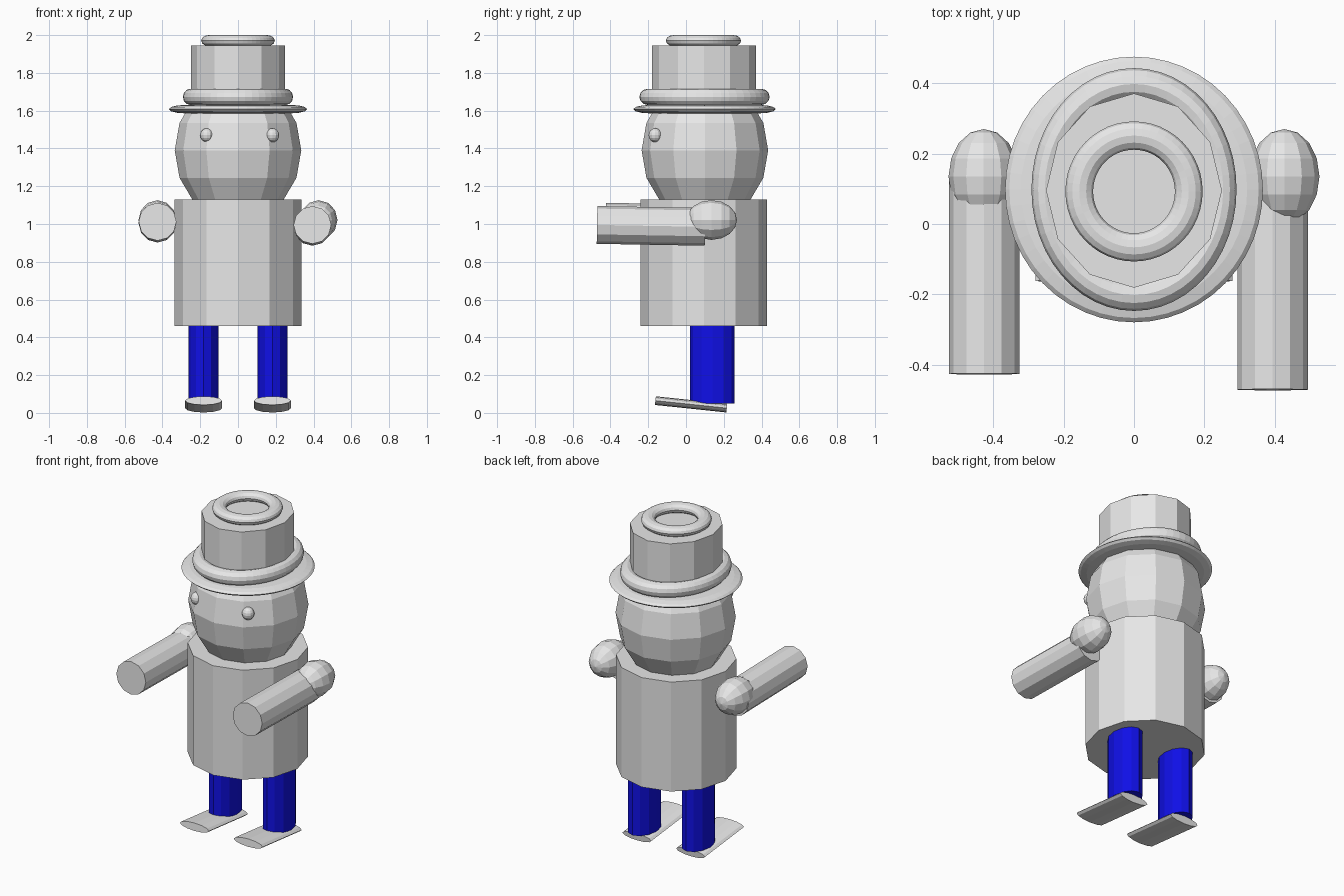
import bpy
from math import radians, pi
from mathutils import Matrix

cube = bpy.data.objects.get("Cube")
if cube:
    bpy.data.objects.remove(cube, do_unlink=True)


def material(name, rgb):
    mat = bpy.data.materials.new(name)
    mat.use_nodes = True
    color = (*rgb, 1)
    mat.diffuse_color = color
    mat.node_tree.nodes["Principled BSDF"].inputs["Base Color"].default_value = color
    return mat


grey = material("light_grey", (0.8, 0.8, 0.8))
blue = material("trouser_blue", (0.005, 0.005, 0.8))


def finish(name, loc, scale, tilt=0, mat=grey):
    """Scale the primitive in its own axes, tilt it about x and place it."""
    ob = bpy.context.object
    ob.name = name
    ob.data.name = name
    ob.data.transform(Matrix.Rotation(radians(tilt), 4, "X") @ Matrix.Diagonal((*scale, 1)))
    ob.location = loc
    ob.data.materials.append(mat)
    return ob


def cylinder(name, loc, scale, sides=12, **kw):
    # scale holds the two radii and half the length
    bpy.ops.mesh.primitive_cylinder_add(vertices=sides, radius=1, depth=2)
    return finish(name, loc, scale, **kw)


def ball(name, loc, scale, **kw):
    bpy.ops.mesh.primitive_uv_sphere_add(segments=12, ring_count=8, radius=1)
    return finish(name, loc, scale, **kw)


def ring(name, loc, major, minor, scale):
    bpy.ops.mesh.primitive_torus_add(major_radius=major, minor_radius=minor,
                                     major_segments=48, minor_segments=12)
    return finish(name, loc, scale)


mid = 0.095  # the body axis sits slightly behind the origin

# Body and head
cylinder("body", (0, mid, 0.795), (0.335, 0.335, 0.335))
ball("head", (0, mid + 0.005, 1.39), (0.335, 0.335, 0.38))
ball("right_eye", (-0.165, -0.163, 1.47), (0.035, 0.035, 0.037))
ball("left_eye", (0.183, -0.163, 1.47), (0.035, 0.035, 0.037))

# Hat
ring("hat_brim", (0, 0.098, 1.608), 0.28, 0.09, (0.99, 1.02, 0.25))
ring("hat_band", (0, 0.098, 1.673), 0.3, 0.045, (0.845, 1, 0.95))
cylinder("hat_crown", (0, mid, 1.79), (0.25, 0.276, 0.155))
ring("hat_top_ring", (0, 0.0925, 1.971), 0.158, 0.04, (0.985, 1.005, 0.725))

# Arms reach forward from the shoulders
for side, x, y, z in (("left", 0.394, -0.185, 0.99), ("right", -0.426, -0.14, 1.007)):
    cylinder(side + "_arm", (x, y, z), (0.1, 0.1, 0.286), tilt=89)
for side, x in (("left", 0.427), ("right", -0.427)):
    ball(side + "_shoulder", (x, 0.135, 1.021), (0.1, 0.105, 0.135), tilt=-90)

# Legs and flat feet with raised toes
for side, x in (("left", 0.182), ("right", -0.182)):
    cylinder(side + "_leg", (x, 0.14, 0.26), (0.08, 0.118, 0.21), mat=blue)
    cylinder(side + "_foot", (x, 0.027, 0.045), (0.098, 0.023, 0.19), tilt=84)
